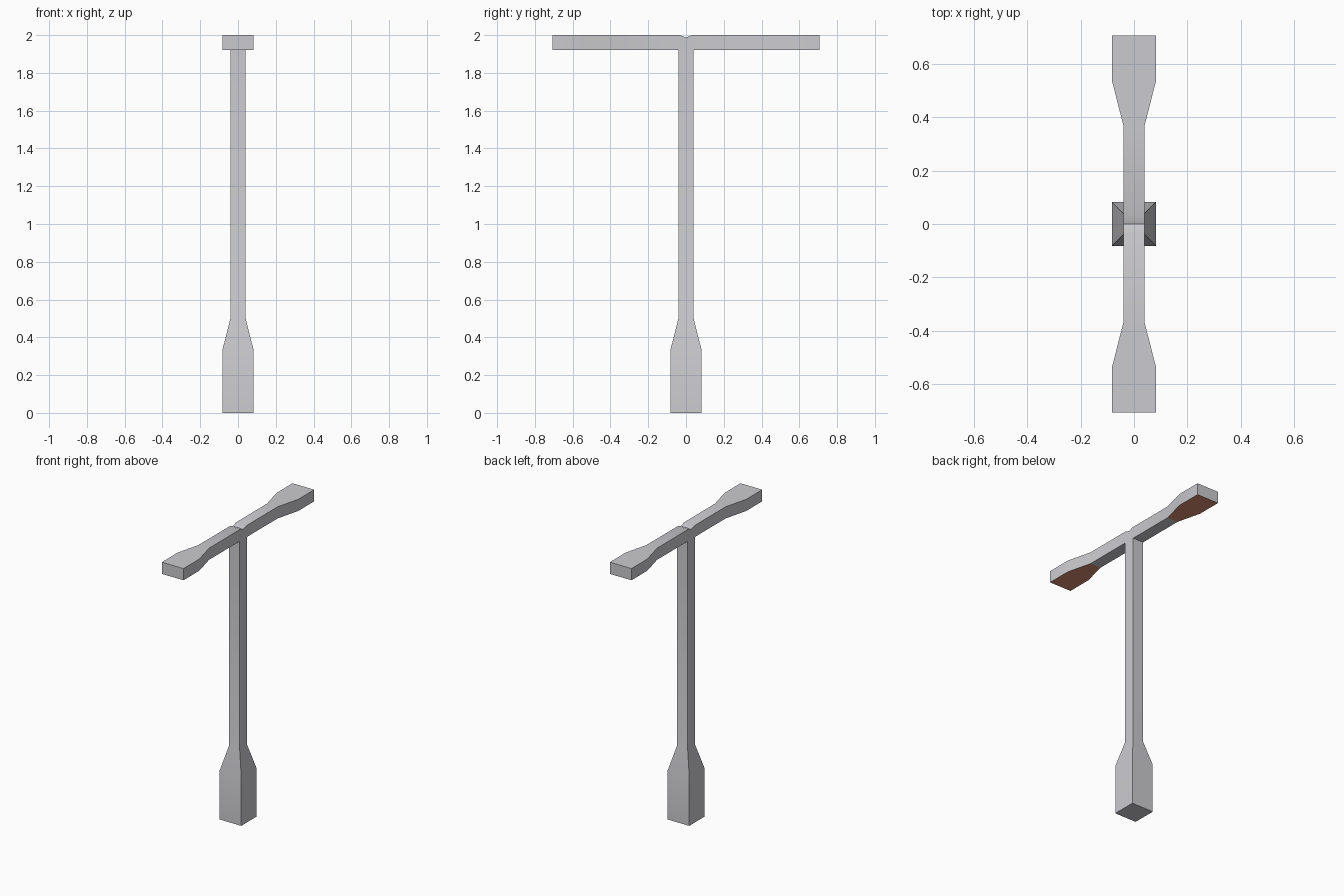
import bpy, bmesh, math

if "Cube" in bpy.data.objects:
    bpy.data.objects.remove(bpy.data.objects["Cube"])


def material(name, rgb):
    m = bpy.data.materials.new(name)
    m.diffuse_color = (*rgb, 1)
    m.use_nodes = True
    m.node_tree.nodes["Principled BSDF"].inputs["Base Color"].default_value = m.diffuse_color
    return m


grey = material("light grey metal", (0.6, 0.6, 0.63))
brown = material("orange brown lamp", (0.70, 0.27, 0.16))


def loft(name, rings, caps):
    """Skin a list of four-cornered rings; caps = (first, last)."""
    bm = bmesh.new()
    loops = [[bm.verts.new(p) for p in ring] for ring in rings]
    for a, b in zip(loops, loops[1:]):
        for i in range(4):
            j = (i + 1) % 4
            bm.faces.new((a[i], a[j], b[j], b[i]))
    if caps[0]:
        bm.faces.new(loops[0][::-1])
    if caps[1]:
        bm.faces.new(loops[-1])
    bm.normal_update()
    me = bpy.data.meshes.new(name)
    bm.to_mesh(me)
    bm.free()
    ob = bpy.data.objects.new(name, me)
    bpy.context.collection.objects.link(ob)
    me.materials.append(grey)
    me.materials.append(brown)
    bpy.ops.object.select_all(action='DESELECT')
    ob.select_set(True)
    bpy.context.view_layer.objects.active = ob
    bpy.ops.object.shade_smooth_by_angle(angle=math.radians(30))
    return ob


W, N = 0.082, 0.04   # wide and narrow half widths

# Square post with a thick flared foot
loft("post", [[(-h, -h, z), (h, -h, z), (h, h, z), (-h, h, z)]
              for z, h in ((0, W), (0.335, W), (0.5, N), (1.92, N))], (True, False))

# Cross arm with wide lamp ends and a shallow notch on top
half = [(0.707, W, 2.0), (0.535, W, 2.0), (0.37, N, 2.0), (0.035, N, 2.0)]
stations = half + [(0, N, 1.988)] + [(-y, h, z) for y, h, z in half[::-1]]
arm = loft("cross_arm", [[(-h, y, 1.92), (h, y, 1.92), (h, y, z), (-h, y, z)]
                         for y, h, z in stations], (True, True))

# Lamp panels: undersides of the widened ends
for f in arm.data.polygons:
    if f.normal.z < -0.9 and abs(f.center.y) > 0.38:
        f.material_index = 1
